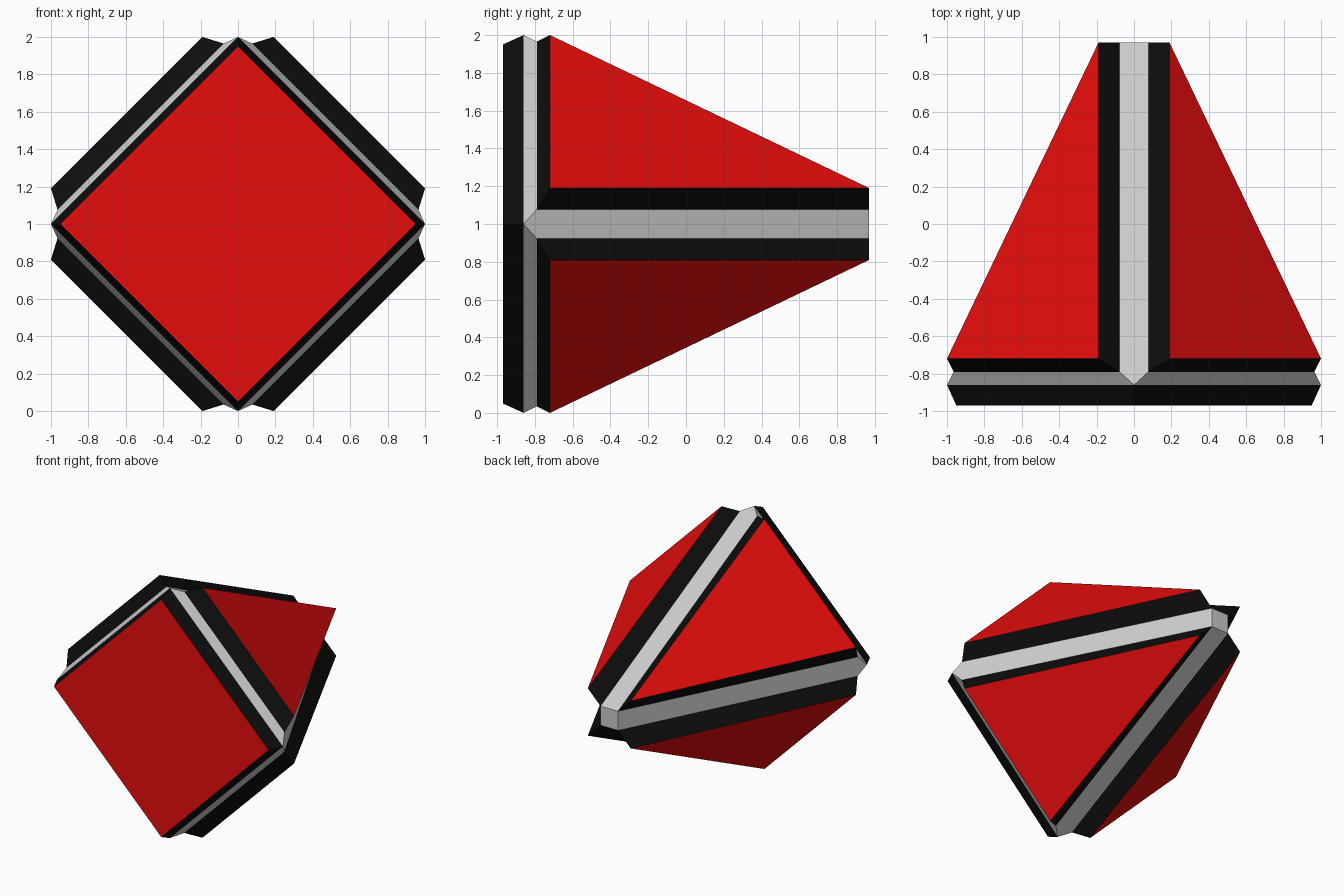
import bpy, bmesh

if "Cube" in bpy.data.objects:
    bpy.data.objects.remove(bpy.data.objects["Cube"])

def material(name, col):
    m = bpy.data.materials.new(name)
    m.diffuse_color = (*col, 1)
    m.use_nodes = True
    m.node_tree.nodes["Principled BSDF"].inputs["Base Color"].default_value = m.diffuse_color
    return m

RED = material("red", (0.8, 0.004, 0.004))
BLACK = material("black", (0.004, 0.004, 0.004))

def finish(bm, name, mats=()):
    bmesh.ops.recalc_face_normals(bm, faces=bm.faces)
    me = bpy.data.meshes.new(name)
    bm.to_mesh(me)
    bm.free()
    for m in mats:
        me.materials.append(m)
    ob = bpy.data.objects.new(name, me)
    ob.location.z = 1
    bpy.context.collection.objects.link(ob)

def panel(name, outer, inner):
    """Tapered panel: red outer face, black side walls."""
    bm = bmesh.new()
    o = [bm.verts.new(p) for p in outer]
    i = [bm.verts.new(p) for p in inner]
    n = len(o)
    bm.faces.new(o)
    bm.faces.new(i[::-1]).material_index = 1
    for k in range(n):
        j = (k + 1) % n
        bm.faces.new((o[k], i[k], i[j], o[j])).material_index = 1
    finish(bm, name, (RED, BLACK))

def diamond(r, y):
    return [(r, y, 0), (0, y, r), (-r, y, 0), (0, y, -r)]

W = 0.077      # half width of the edge strips
Y0, Y1 = -0.79, 0.97
R = 0.965      # reach of the strips at the base

# Core: square pyramid with bevelled edges
bm = bmesh.new()
pts = set(diamond(1.0, -0.86))
for sx in (-1, 1):
    for sz in (-1, 1):
        pts |= {(sx * W, Y0, sz * R), (sx * R, Y0, sz * W), (sx * W, Y1, sz * W)}
for p in sorted(pts):
    bm.verts.new(p)
bmesh.ops.convex_hull(bm, input=bm.verts)
bmesh.ops.dissolve_limit(bm, angle_limit=0.02, verts=bm.verts, edges=bm.edges)
finish(bm, "core")

# Square front panel
panel("front_panel", diamond(0.95, -0.97), diamond(1.0, -0.86))

# Four triangular side panels
for sx, h in ((-1, "left"), (1, "right")):
    for sz, v in ((-1, "lower"), (1, "upper")):
        outer = [(0.19, -0.72, 1), (1, -0.72, 0.19), (0.19, Y1, 0.19)]
        inner = [(W, Y0, R), (R, Y0, W), (W, Y1, W)]
        flip = lambda ps: [(sx * x, y, sz * z) for x, y, z in ps]
        panel(f"{v}_{h}_panel", flip(outer), flip(inner))
